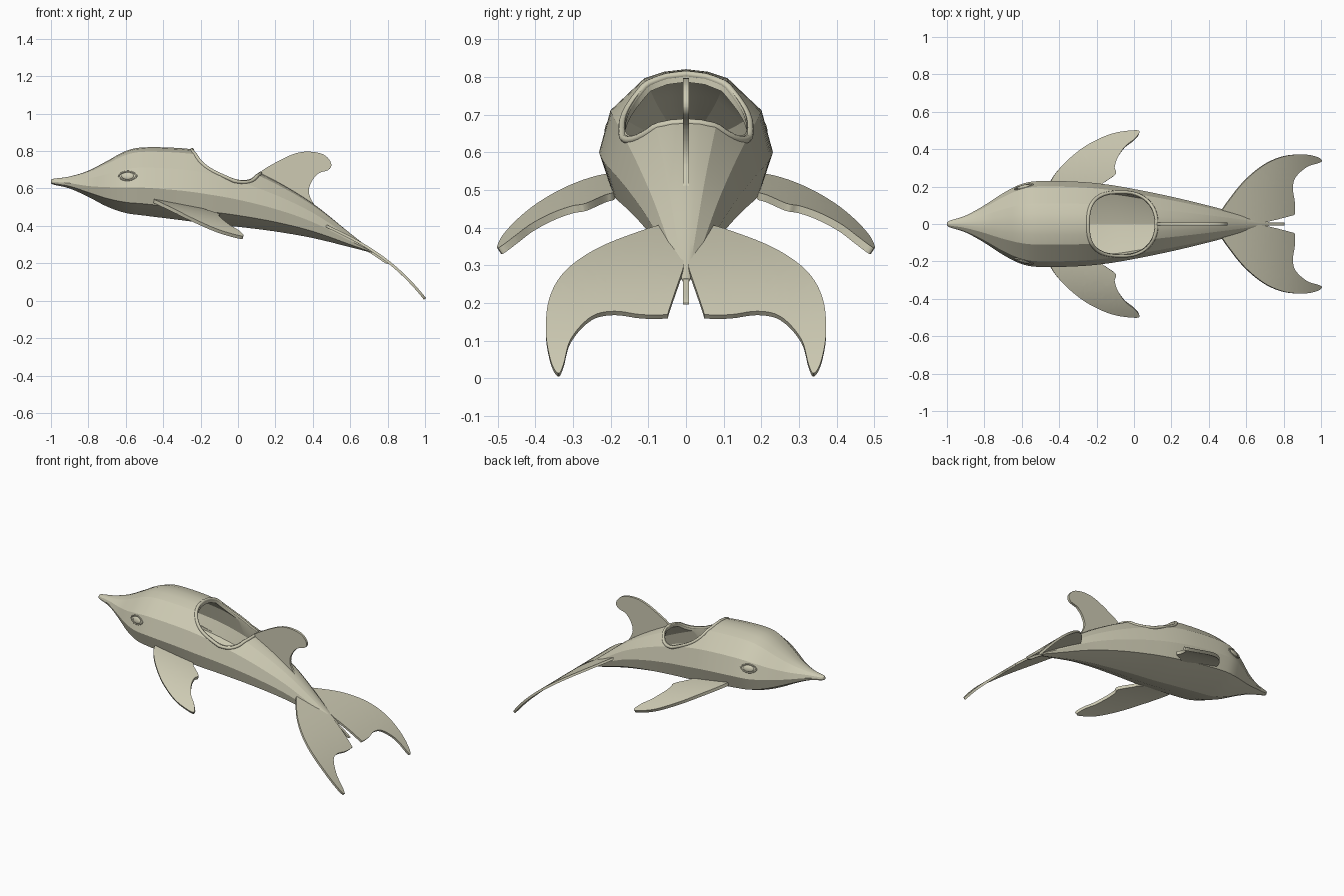
import bpy, bmesh, math
from mathutils import Vector, Matrix

default_cube = bpy.data.objects.get("Cube")
if default_cube:
    bpy.data.objects.remove(default_cube, do_unlink=True)

skin = bpy.data.materials.new("pale_stone")
skin.use_nodes = True
skin_colour = (0.61, 0.59, 0.45, 1)
skin.diffuse_color = skin_colour
skin.node_tree.nodes["Principled BSDF"].inputs["Base Color"].default_value = skin_colour


# ---- helpers ----
def add_object(name, data):
    obj = bpy.data.objects.new(name, data)
    bpy.context.collection.objects.link(obj)
    data.materials.append(skin)
    return obj


def mesh_object(name, bm):
    bmesh.ops.recalc_face_normals(bm, faces=bm.faces)
    mesh = bpy.data.meshes.new(name)
    bm.to_mesh(mesh)
    bm.free()
    return add_object(name, mesh)


def finish(obj, degrees):
    """Apply the modifiers, then shade smooth with sharp creases."""
    graph = bpy.context.evaluated_depsgraph_get()
    mesh = bpy.data.meshes.new_from_object(obj.evaluated_get(graph))
    obj.modifiers.clear()
    obj.data = mesh
    bpy.ops.object.select_all(action='DESELECT')
    obj.select_set(True)
    bpy.context.view_layer.objects.active = obj
    bpy.ops.object.shade_smooth_by_angle(angle=math.radians(degrees))


def smooth_path(points, steps, closed):
    """Catmull-Rom samples through points of any dimension."""
    count, result = len(points), []

    def pick(i):
        return points[i % count] if closed else points[max(0, min(count - 1, i))]

    for i in range(count if closed else count - 1):
        corners = [pick(i + k) for k in (-1, 0, 1, 2)]
        for s in range(steps):
            t = s / steps
            result.append([b + 0.5 * t * (c - a + t * (2 * a - 5 * b + 4 * c - d
                           + t * (3 * (b - c) + d - a))) for a, b, c, d in zip(*corners)])
    if not closed:
        result.append(list(points[-1]))
    return result


def lerp_table(table, key):
    """Linear lookup in rows sorted by their first value."""
    for low, high in zip(table, table[1:]):
        if key <= high[0]:
            t = max(0, (key - low[0]) / (high[0] - low[0]))
            return [a + (b - a) * t for a, b in zip(low, high)]
    return list(table[-1])


def tube(name, points, radius):
    curve = bpy.data.curves.new(name, 'CURVE')
    curve.dimensions = '3D'
    curve.bevel_depth = radius
    curve.bevel_resolution = 2
    spline = curve.splines.new('POLY')
    spline.points.add(len(points) - 1)
    for target, point in zip(spline.points, points):
        target.co = (*point, 1)
    spline.use_cyclic_u = True
    return add_object(name, curve)


# ---- body: stations of x, half width, top, widest height, bottom ----
STATIONS = smooth_path([
    (-1.0, .004, .645, .637, .628), (-.985, .018, .652, .635, .62),
    (-.9, .045, .664, .628, .6), (-.8, .1, .695, .613, .555),
    (-.7, .165, .747, .607, .503), (-.6, .214, .8, .605, .469),
    (-.5, .23, .82, .604, .455), (-.3, .226, .815, .588, .43),
    (-.15, .212, .792, .567, .41), (0, .187, .737, .54, .395),
    (.2, .146, .642, .49, .37), (.4, .098, .52, .42, .335),
    (.6, .044, .36, .32, .286), (.72, .01, .266, .262, .255)], 4, False)

# cross-section from the crown to the keel: width factor, height factor
SECTION = [(0, 1), (.25, .97), (.48, .89), (.87, .5), (1, 0),
           (.87, -.58), (.45, -.84), (0, -1)]


def loft(name, stations, inset=0.0):
    bm = bmesh.new()
    loop = SECTION + [(-y, z) for y, z in SECTION[-2:0:-1]]
    rings = []
    for x, width, top, middle, bottom in stations:
        up, down = top - inset - middle, middle - bottom - inset
        rings.append([bm.verts.new((x, y * (width - inset), middle + z * (up if z > 0 else down)))
                      for y, z in loop])
    for first, second in zip(rings, rings[1:]):
        for i in range(len(loop)):
            j = (i + 1) % len(loop)
            bm.faces.new((first[i], first[j], second[j], second[i]))
    bm.faces.new(rings[0])
    bm.faces.new(rings[-1])
    return mesh_object(name, bm)


def upper_surface(x, y):
    _, width, top, middle, _ = lerp_table(STATIONS, x)
    factor = lerp_table(SECTION[:5], min(1, abs(y) / width))[1]
    return middle + factor * (top - middle)


def opening(grow):
    """Rounded-square outline of the opening in the back."""
    points = []
    for i in range(64):
        a = 2 * math.pi * i / 64
        c, s = math.cos(a), math.sin(a)
        power = 0.72 if c < 0 else 0.9
        points.append((-.063 + (.175 + grow) * math.copysign(abs(c) ** power, c),
                       (.162 + grow) * math.copysign(abs(s) ** power, s)))
    return points


body = loft("body", STATIONS)
cavity = loft("cavity_cutter", [s for s in STATIONS if -.82 < s[0] < .45], .022)

bm = bmesh.new()
base = bm.faces.new([bm.verts.new((x, y, .58)) for x, y in opening(0)])
raised = bmesh.ops.extrude_face_region(bm, geom=[base])["geom"]
bmesh.ops.translate(bm, vec=(0, 0, .5), verts=[v for v in raised if isinstance(v, bmesh.types.BMVert)])
hole = mesh_object("opening_cutter", bm)

for cutter in (cavity, hole):
    cutter.hide_render = True
    cut = body.modifiers.new(cutter.name, 'BOOLEAN')
    cut.operation = 'DIFFERENCE'
    cut.solver = 'EXACT'
    cut.object = cutter
finish(body, 20)
for cutter in (cavity, hole):
    bpy.data.objects.remove(cutter, do_unlink=True)

# raised lip around the opening
tube("opening_rim", [(x, y, upper_surface(x, y) - .002) for x, y in opening(.008)], .01)


# ---- fins: flat outlines, sliced, bent and thickened ----
def plate(name, outline, bend, thickness, mirrored):
    bm = bmesh.new()
    bm.faces.new([bm.verts.new((u, v, 0)) for u, v in smooth_path(outline, 5, True)])
    bmesh.ops.triangulate(bm, faces=bm.faces)
    for axis in (Vector((1, 0, 0)), Vector((0, 1, 0))):
        for i in range(-20, 41):
            bmesh.ops.bisect_plane(bm, geom=bm.verts[:] + bm.edges[:] + bm.faces[:],
                                   plane_co=axis * (i * .03 + .001), plane_no=axis)
    for vert in bm.verts:
        vert.co = bend(vert.co.x, vert.co.y)
    obj = mesh_object(name, bm)
    thick = obj.modifiers.new("thickness", 'SOLIDIFY')
    thick.thickness = thickness
    thick.offset = 0
    if mirrored:
        mirror = obj.modifiers.new("other_side", 'MIRROR')
        mirror.use_axis = (False, True, False)
        mirror.use_mirror_merge = False
    finish(obj, 35)


def flipper_bend(x, y):
    return Vector((x, y, .452 - .2 * x - .906 * y ** 3))


def fluke_bend(x, y):
    t = x - .46
    return Vector((x, y, .405 - .467 * t - .91 * t ** 3))


def upright(x, z):
    return Vector((x, 0, z))


plate("flippers", [
    (-.45, .21), (-.42, .27), (-.35, .345), (-.25, .42), (-.12, .478), (0, .496),
    (.028, .486), (0, .45), (-.05, .41), (-.09, .35), (-.105, .3), (-.1, .265),
    (-.17, .215), (-.2, .19), (-.3, .18), (-.42, .185)], flipper_bend, .02, True)

plate("tail_flukes", [
    (.46, .05), (.52, .145), (.6, .24), (.7, .32), (.8, .362), (.9, .372), (.97, .36),
    (1.0, .34), (.98, .325), (.92, .305), (.86, .25), (.845, .19), (.855, .12),
    (.855, .055), (.84, .045), (.72, .014), (.66, .006), (.5, .01)], fluke_bend, .014, True)

plate("back_fin", [
    (.12, .685), (.2, .738), (.3, .785), (.38, .797), (.46, .78), (.498, .735),
    (.485, .7), (.43, .68), (.39, .63), (.38, .57), (.42, .5), (.5, .43), (.6, .352),
    (.72, .264), (.8, .205), (.785, .202), (.7, .258), (.5, .37), (.3, .52),
    (.14, .64)], upright, .015, False)

# ---- eyes: shallow almond with a raised lid line ----
for side, label in ((-1, "front"), (1, "back")):
    place = (Matrix.Translation((-.59, side * .199, .667))
             @ Matrix.Rotation(side * math.radians(14), 4, 'Z')
             @ Matrix.Rotation(side * math.radians(16), 4, 'X'))
    bm = bmesh.new()
    bmesh.ops.create_uvsphere(bm, u_segments=20, v_segments=12, radius=1)
    bmesh.ops.scale(bm, vec=(.034, .009, .02), verts=bm.verts)
    bm.transform(place)
    finish(mesh_object(label + "_eye", bm), 40)
    lid = []
    for i in range(32):
        a = 2 * math.pi * i / 32
        lid.append(place @ Vector((.05 * math.cos(a), 0, .025 * math.sin(a) * abs(math.sin(a)) ** .4)))
    tube(label + "_eyelid", lid, .004)
